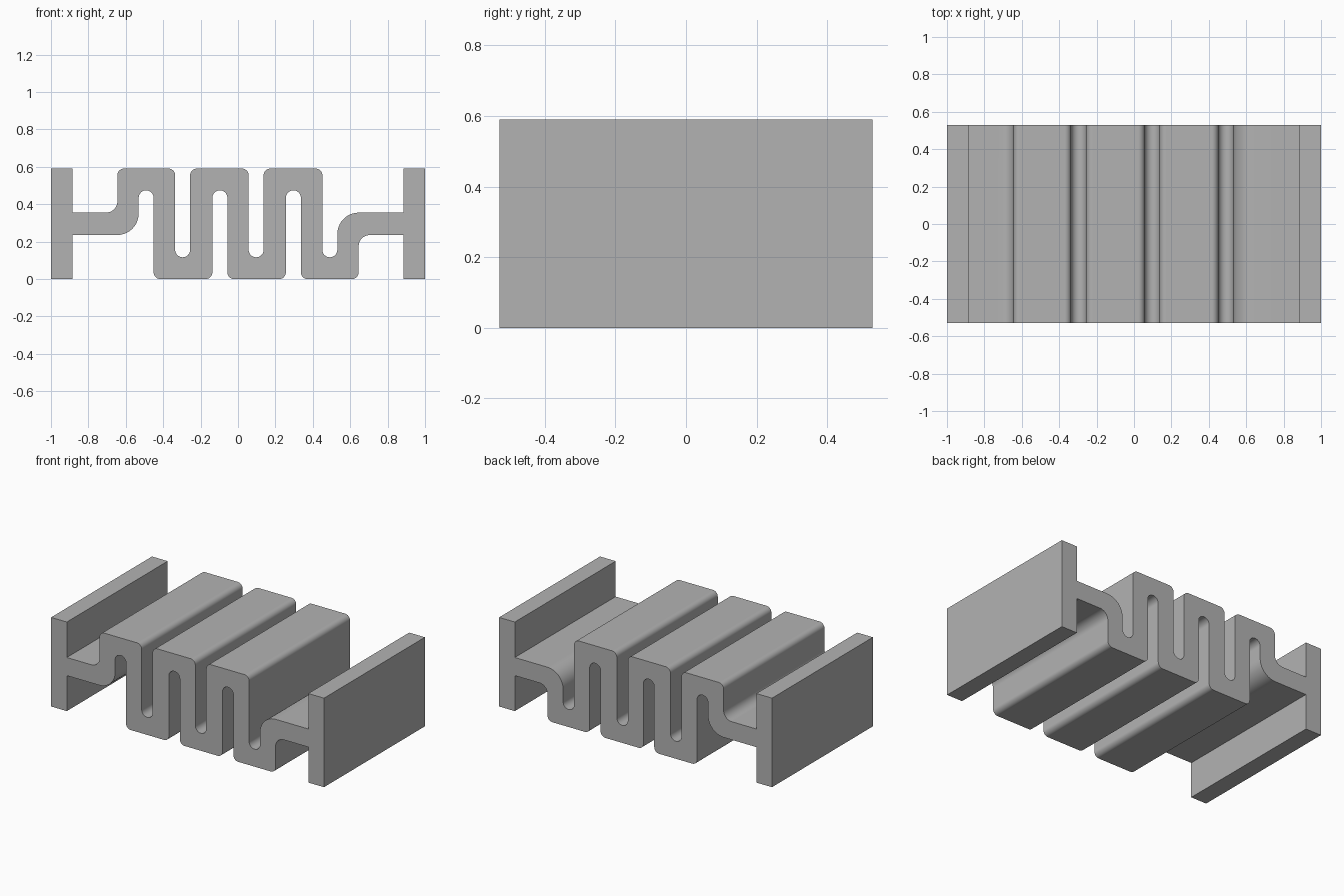
import bpy
import bmesh
from math import sin, cos, pi
from mathutils import Vector

if "Cube" in bpy.data.objects:
    bpy.data.objects.remove(bpy.data.objects["Cube"], do_unlink=True)

HEIGHT, HALF_DEPTH, STEPS = 0.59, 0.528, 10
ARM_TOP, SLOT_FLOOR = 0.355, 0.116
EDGE_R, SLOT_R, ELBOW_R, INNER_R = 0.035, 0.04, 0.115, 0.06


def slot(left, right):
    """Round-bottomed slot open at the top: (x, z, corner radius)."""
    return [(left, HEIGHT, EDGE_R), (left, SLOT_FLOOR, SLOT_R),
            (right, SLOT_FLOOR, SLOT_R), (right, HEIGHT, EDGE_R)]


# Upper outline: left end plate, arm, folds, right arm
upper = [(-1, 0, 0), (-1, HEIGHT, 0), (-0.885, HEIGHT, 0), (-0.885, ARM_TOP, 0),
         (-0.645, ARM_TOP, INNER_R), (-0.645, HEIGHT, EDGE_R)]
upper += slot(-0.336, -0.256) + slot(0.057, 0.137) + slot(0.451, 0.531)[:3]
upper += [(0.531, ARM_TOP, ELBOW_R), (0.885, ARM_TOP, 0), (0.885, HEIGHT, 0)]

# Lower outline is the upper one turned half a circle
corners = upper + [(-x, HEIGHT - z, r) for x, z, r in upper]


def rounded(corners):
    """Replace each right-angled corner by an arc of its radius."""
    points = []
    for i, (x, z, r) in enumerate(corners):
        p = Vector((x, z))
        if r == 0:
            points.append(p)
            continue
        a = (Vector(corners[i - 1][:2]) - p).normalized()
        b = (Vector(corners[(i + 1) % len(corners)][:2]) - p).normalized()
        centre = p + r * (a + b)
        for k in range(STEPS + 1):
            t = pi / 2 * k / STEPS
            points.append(centre - r * (b * cos(t) + a * sin(t)))
    # Drop points where two arcs meet
    return [p for i, p in enumerate(points) if (p - points[i - 1]).length > 1e-4]


# Extrude the outline along the depth
bm = bmesh.new()
face = bm.faces.new([bm.verts.new((p.x, -HALF_DEPTH, p.y)) for p in rounded(corners)])
ext = bmesh.ops.extrude_face_region(bm, geom=[face], use_keep_orig=True)
verts = [g for g in ext["geom"] if isinstance(g, bmesh.types.BMVert)]
bmesh.ops.translate(bm, verts=verts, vec=(0, 2 * HALF_DEPTH, 0))
bmesh.ops.recalc_face_normals(bm, faces=bm.faces)
mesh = bpy.data.meshes.new("folded_spring_profile")
bm.to_mesh(mesh)
bm.free()

grey = bpy.data.materials.new("grey_metal")
grey.use_nodes = True
colour = (0.45, 0.45, 0.45, 1)
grey.diffuse_color = colour
grey.node_tree.nodes["Principled BSDF"].inputs["Base Color"].default_value = colour
mesh.materials.append(grey)

body = bpy.data.objects.new("folded_spring_profile", mesh)
bpy.context.collection.objects.link(body)
bpy.ops.object.select_all(action="DESELECT")
body.select_set(True)
bpy.context.view_layer.objects.active = body
bpy.ops.object.shade_smooth_by_angle(angle=pi / 6)

# Keep the broad faces flat beside the rounded edges
normals = body.modifiers.new("flat_faces", "WEIGHTED_NORMAL")
normals.keep_sharp = True
